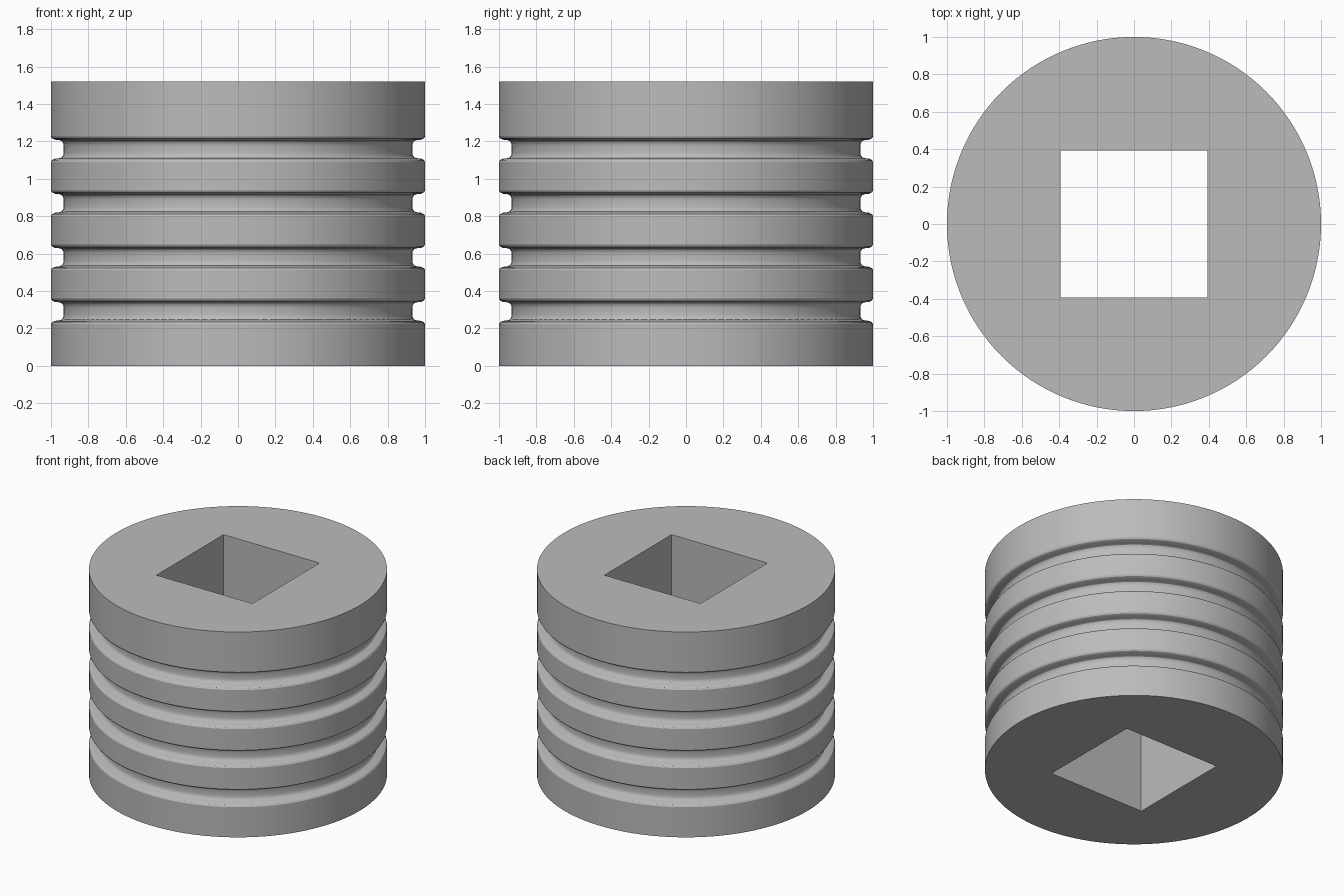
import bpy
import bmesh
import math

cube = bpy.data.objects.get("Cube")
if cube:
    bpy.data.objects.remove(cube, do_unlink=True)

HEIGHT = 1.52
GROOVES = [0.291 + 0.289 * i for i in range(4)]
HOLE = 0.786
SEGMENTS = 128

# Plain grey material
grey = bpy.data.materials.new("grey")
grey.use_nodes = True
colour = (0.5, 0.5, 0.5, 1)
grey.diffuse_color = colour
grey.node_tree.nodes["Principled BSDF"].inputs["Base Color"].default_value = colour

# Lower half of one groove: radius and offset from the groove centre
lip = [(1.0, -0.068), (0.994, -0.058), (0.98, -0.051), (0.955, -0.048),
       (0.942, -0.043), (0.935, -0.034), (0.932, -0.02)]
groove = lip + [(r, -z) for r, z in reversed(lip)]

# Side profile from bottom to top
profile = [(1.0, 0.0)]
for centre in GROOVES:
    profile += [(r, centre + z) for r, z in groove]
profile.append((1.0, HEIGHT))

# Turned body with flat ends
bm = bmesh.new()
rings = []
for r, z in profile:
    angles = [math.tau * i / SEGMENTS for i in range(SEGMENTS)]
    rings.append([bm.verts.new((r * math.cos(a), r * math.sin(a), z)) for a in angles])
for low, high in zip(rings, rings[1:]):
    for i in range(SEGMENTS):
        j = (i + 1) % SEGMENTS
        bm.faces.new((low[i], low[j], high[j], high[i]))
bm.faces.new(reversed(rings[0]))
bm.faces.new(rings[-1])
mesh = bpy.data.meshes.new("grooved_body")
bm.to_mesh(mesh)
bm.free()
mesh.materials.append(grey)
body = bpy.data.objects.new("grooved_body", mesh)
bpy.context.collection.objects.link(body)

# Square hole through the middle
bpy.ops.mesh.primitive_cube_add(size=1, location=(0, 0, HEIGHT / 2))
cutter = bpy.context.object
cutter.name = "square_hole_cutter"
cutter.scale = (HOLE, HOLE, HEIGHT * 2)
cutter.data.materials.append(grey)
cutter.hide_render = True
cut = body.modifiers.new("square_hole", "BOOLEAN")
cut.operation = "DIFFERENCE"
cut.solver = "EXACT"
cut.object = cutter

bpy.ops.object.select_all(action="DESELECT")
body.select_set(True)
bpy.context.view_layer.objects.active = body
bpy.ops.object.modifier_apply(modifier=cut.name)
bpy.data.objects.remove(cutter, do_unlink=True)

# Smooth curved walls, crisp rims
bpy.ops.object.shade_smooth_by_angle(angle=math.radians(30))
